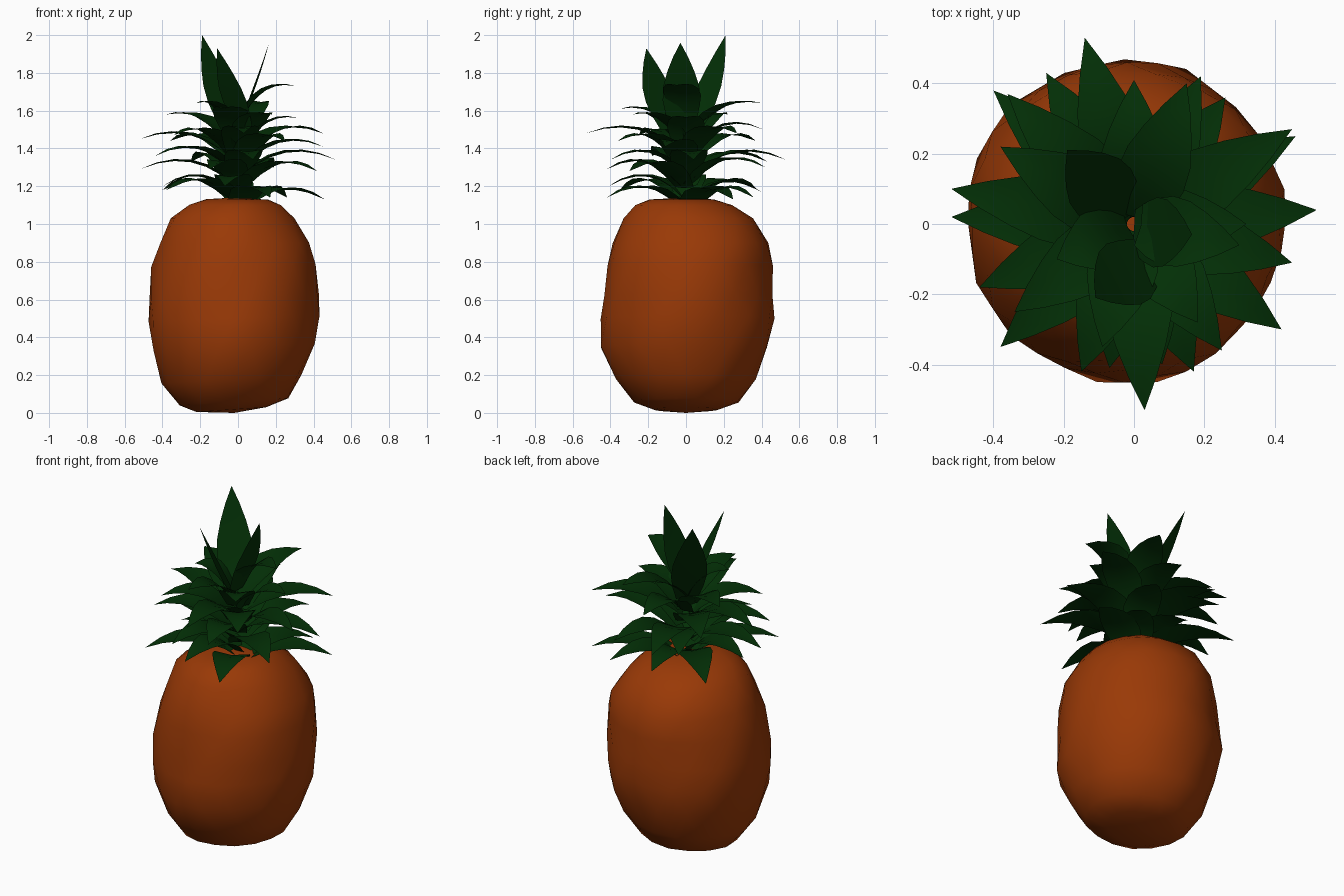
import bpy, bmesh, math
from mathutils import Vector

cube = bpy.data.objects.get("Cube")
if cube:
    bpy.data.objects.remove(cube, do_unlink=True)


def make_material(name, color):
    mat = bpy.data.materials.new(name)
    mat.use_nodes = True
    mat.diffuse_color = color
    mat.node_tree.nodes["Principled BSDF"].inputs["Base Color"].default_value = color
    return mat


ORANGE = make_material("orange skin", (0.32, 0.041, 0.002, 1))
GREEN = make_material("dark green", (0.001, 0.029, 0.002, 1))


def finish(name, bm, mat, angle):
    mesh = bpy.data.meshes.new(name)
    bm.to_mesh(mesh)
    bm.free()
    mesh.materials.append(mat)
    obj = bpy.data.objects.new(name, mesh)
    bpy.context.collection.objects.link(obj)
    bpy.ops.object.select_all(action='DESELECT')
    obj.select_set(True)
    bpy.context.view_layer.objects.active = obj
    bpy.ops.object.shade_smooth_by_angle(angle=math.radians(angle))
    return obj


# Fruit body: uneven rings given as height, right, left, front and back reach
RINGS = [(0.02, 0.22, 0.15, 0.17, 0.17), (0.06, 0.31, 0.27, 0.28, 0.28),
         (0.18, 0.4, 0.34, 0.37, 0.37), (0.35, 0.45, 0.41, 0.455, 0.44),
         (0.5, 0.48, 0.425, 0.45, 0.47), (0.62, 0.475, 0.43, 0.44, 0.46),
         (0.78, 0.455, 0.415, 0.42, 0.455), (0.9, 0.415, 0.385, 0.39, 0.44),
         (1.03, 0.355, 0.3, 0.325, 0.36), (1.1, 0.26, 0.23, 0.27, 0.25),
         (1.13, 0.17, 0.16, 0.19, 0.15)]
SIDES = 16


def build_body():
    bm = bmesh.new()
    rings = []
    for i, (height, right, left, front, back) in enumerate(RINGS):
        ring = []
        for k in range(SIDES):
            a = math.tau * (k + 0.5 * (i % 2)) / SIDES
            lump = 1 + 0.015 * math.sin(5 * a - 9 * height)
            x = (left - right) / 2 + (left + right) / 2 * lump * math.cos(a)
            y = (back - front) / 2 + (back + front) / 2 * lump * math.sin(a)
            tilt = 0.07 * x * (1 - height)
            ring.append(bm.verts.new((x, y, max(0.0, height + tilt))))
        rings.append(ring)
    for i, (low, high) in enumerate(zip(rings, rings[1:])):
        for k in range(SIDES):
            n = (k + 1) % SIDES
            if i % 2:
                bm.faces.new((low[k], high[n], high[k]))
                bm.faces.new((low[k], low[n], high[n]))
            else:
                bm.faces.new((low[k], low[n], high[k]))
                bm.faces.new((low[n], high[n], high[k]))
    for ring, height in ((rings[0], 0.0), (rings[-1], 1.14)):
        pole = bm.verts.new((-0.02, 0, height))
        for k in range(SIDES):
            bm.faces.new((ring[k], ring[(k + 1) % SIDES], pole))
    bmesh.ops.recalc_face_normals(bm, faces=bm.faces)
    finish("fruit_body", bm, ORANGE, 60)


# Leaf: a pointed blade swept along a bent path, with raised edges
WIDTHS = (0.6, 0.85, 1.0, 0.95, 0.72, 0.4, 0)


def add_leaf(bm, base, bend, tip, width, cup):
    base, bend, tip = Vector(base), Vector(bend), Vector(tip)
    out = Vector((tip.x - base.x, tip.y - base.y, 0)).normalized()
    side = Vector((-out.y, out.x, 0))
    rows = []
    for i, w in enumerate(WIDTHS):
        t = i / (len(WIDTHS) - 1)
        p = base * (1 - t) ** 2 + bend * 2 * t * (1 - t) + tip * t * t
        along = (bend - base) * (1 - t) + (tip - bend) * t
        up = along.cross(side).normalized()
        if w == 0:
            rows.append([bm.verts.new(p)])
            continue
        half = width * w / 2
        lift = up * cup * half
        rows.append([bm.verts.new(p + side * half + lift), bm.verts.new(p),
                     bm.verts.new(p - side * half + lift)])
    for a, b in zip(rows, rows[1:]):
        for j in range(2):
            if len(b) == 1:
                bm.faces.new((a[j], a[j + 1], b[0]))
            else:
                bm.faces.new((a[j], a[j + 1], b[j + 1], b[j]))


# Spreading leaves, listed by tip and grouped in tiers from the bottom up
TIERS = {
    "lower_leaves": [(0.17, -0.42, 1.14), (0.46, 0.25, 1.13), (0.26, 0.36, 1.14), (-0.4, 0.38, 1.18),
                     (-0.38, -0.35, 1.18), (-0.07, -0.41, 1.2), (-0.4, 0.02, 1.2), (-0.05, 0.4, 1.17)],
    "middle_leaves": [(0.52, 0.04, 1.34), (-0.14, 0.53, 1.34), (-0.52, 0.02, 1.29), (0.42, -0.3, 1.28),
                      (-0.15, -0.42, 1.29), (0.19, 0.42, 1.3), (-0.25, 0.43, 1.33), (-0.44, -0.18, 1.36),
                      (0.08, -0.4, 1.34)],
    "upper_leaves": [(0.03, -0.53, 1.48), (-0.52, 0.1, 1.45), (0.45, -0.11, 1.41), (0, 0.41, 1.5),
                     (0.25, -0.36, 1.44), (0.45, 0.27, 1.48), (-0.36, 0.37, 1.44), (-0.34, -0.25, 1.47)],
    "top_leaves": [(0.32, 0, 1.56), (-0.38, 0.22, 1.58), (0.15, 0.4, 1.64), (-0.09, -0.35, 1.61),
                   (0.3, -0.06, 1.73), (-0.22, -0.1, 1.64), (0.18, -0.28, 1.58)],
}


def build_tier(name, tips, drop, rise):
    bm = bmesh.new()
    for x, y, z in tips:
        root = 0.02 / math.hypot(x, y)
        add_leaf(bm, (x * root, y * root, z - drop), (x * 0.45, y * 0.45, z + rise),
                 (x, y, z), 0.2, 0.14)
    finish(name, bm, GREEN, 50)


# Upright leaves at the crown, listed by foot and tip: they start wide and rise to a point
CROWN = [((-0.02, 0.02, 1.46), (-0.19, 0.21, 2.0)),
         ((0.04, -0.09, 1.5), (-0.11, -0.21, 1.93)),
         ((0, -0.02, 1.5), (0.165, -0.03, 1.96))]


def build_crown():
    bm = bmesh.new()
    for foot, tip in CROWN:
        bend = Vector(foot).lerp(Vector(tip), 0.5)
        bend.x += 0.1 * (tip[0] - foot[0])
        bend.y += 0.1 * (tip[1] - foot[1])
        add_leaf(bm, foot, bend, tip, 0.2, 0.02)
    finish("crown_leaves", bm, GREEN, 50)


build_body()
for (tier, tips), drop, rise in zip(TIERS.items(), (0.06, 0.09, 0.12, 0.17), (0.13, 0.12, 0.1, 0.04)):
    build_tier(tier, tips, drop, rise)
build_crown()
